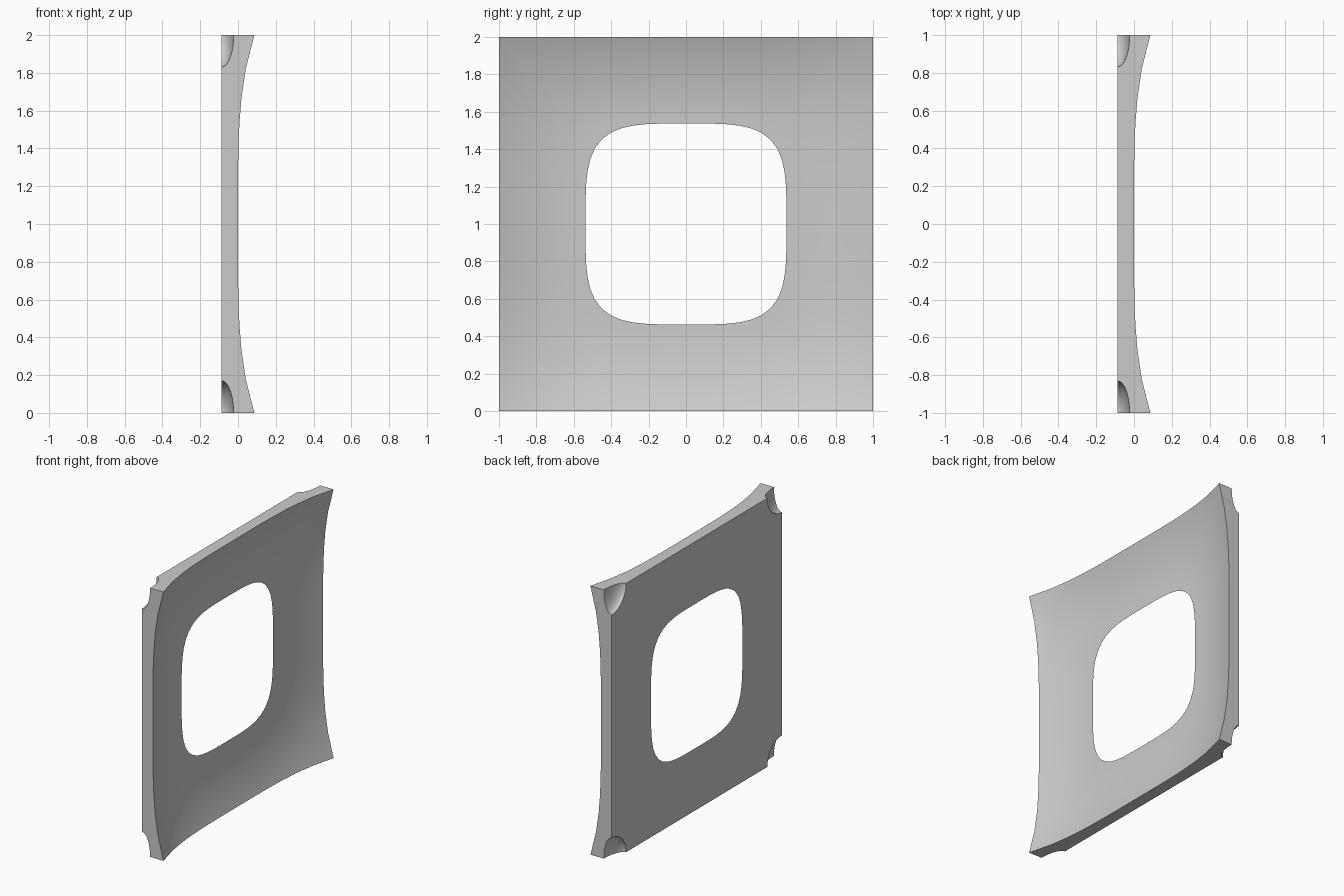
import bpy, bmesh, math

cube = bpy.data.objects.get("Cube")
if cube:
    bpy.data.objects.remove(cube, do_unlink=True)

SEGMENTS, RINGS = 64, 12
BACK_X = -0.088      # flat back plane
HOLE = 0.537         # half width of the opening
DISH = 0.41          # steepness of the dished face

grey = bpy.data.materials.new("light grey")
grey.use_nodes = True
colour = (0.6, 0.6, 0.6, 1)
grey.diffuse_color = colour
grey.node_tree.nodes["Principled BSDF"].inputs["Base Color"].default_value = colour


def squircle(y, z):
    return (y ** 4 + z ** 4) ** 0.25


def dish_x(y, z):
    return BACK_X + DISH * max(0, squircle(y, z) - HOLE) ** 2


# Dished panel: rings run from the thin opening edge out to the square rim
bm = bmesh.new()
columns = []
for i in range(SEGMENTS):
    a = 2 * math.pi * i / SEGMENTS
    c, s = math.cos(a), math.sin(a)
    inner = HOLE / squircle(c, s)
    outer = 1 / max(abs(c), abs(s))
    column = []
    for k in range(RINGS + 1):
        r = inner + (outer - inner) * k / RINGS
        y, z = r * c, r * s
        column.append(bm.verts.new((dish_x(y, z), y, z + 1)))
    column.append(bm.verts.new((BACK_X, outer * c, outer * s + 1)))
    columns.append(column)

# Dished front, side walls and flat back close into one solid
for i, left in enumerate(columns):
    right = columns[(i + 1) % SEGMENTS]
    for k in range(len(left)):
        n = (k + 1) % len(left)
        bm.faces.new((left[k], left[n], right[n], right[k]))
bmesh.ops.recalc_face_normals(bm, faces=bm.faces)
mesh = bpy.data.meshes.new("dished_panel")
bm.to_mesh(mesh)
bm.free()
mesh.materials.append(grey)
panel = bpy.data.objects.new("dished_panel", mesh)
bpy.context.collection.objects.link(panel)

# Rounded scoops cut from the four back corners
for y in (-1, 1):
    for z in (0, 2):
        bpy.ops.mesh.primitive_uv_sphere_add(
            segments=32, ring_count=16, radius=1, location=(BACK_X, y, z),
            rotation=(0.1, 0, 0))
        cutter = bpy.context.object
        cutter.name = "corner_scoop_cutter"
        cutter.scale = (0.065, 0.17, 0.17)
        cutter.hide_render = True
        cutter.data.materials.append(grey)
        bpy.context.view_layer.update()
        cut = panel.modifiers.new("corner_scoop", "BOOLEAN")
        cut.operation = "DIFFERENCE"
        cut.solver = "EXACT"
        cut.object = cutter
        bpy.context.view_layer.objects.active = panel
        bpy.ops.object.modifier_apply(modifier=cut.name)
        bpy.data.objects.remove(cutter, do_unlink=True)

# Smooth dish with crisp rim and corners
bpy.ops.object.select_all(action="DESELECT")
panel.select_set(True)
bpy.context.view_layer.objects.active = panel
bpy.ops.object.shade_smooth_by_angle(angle=math.radians(30))
